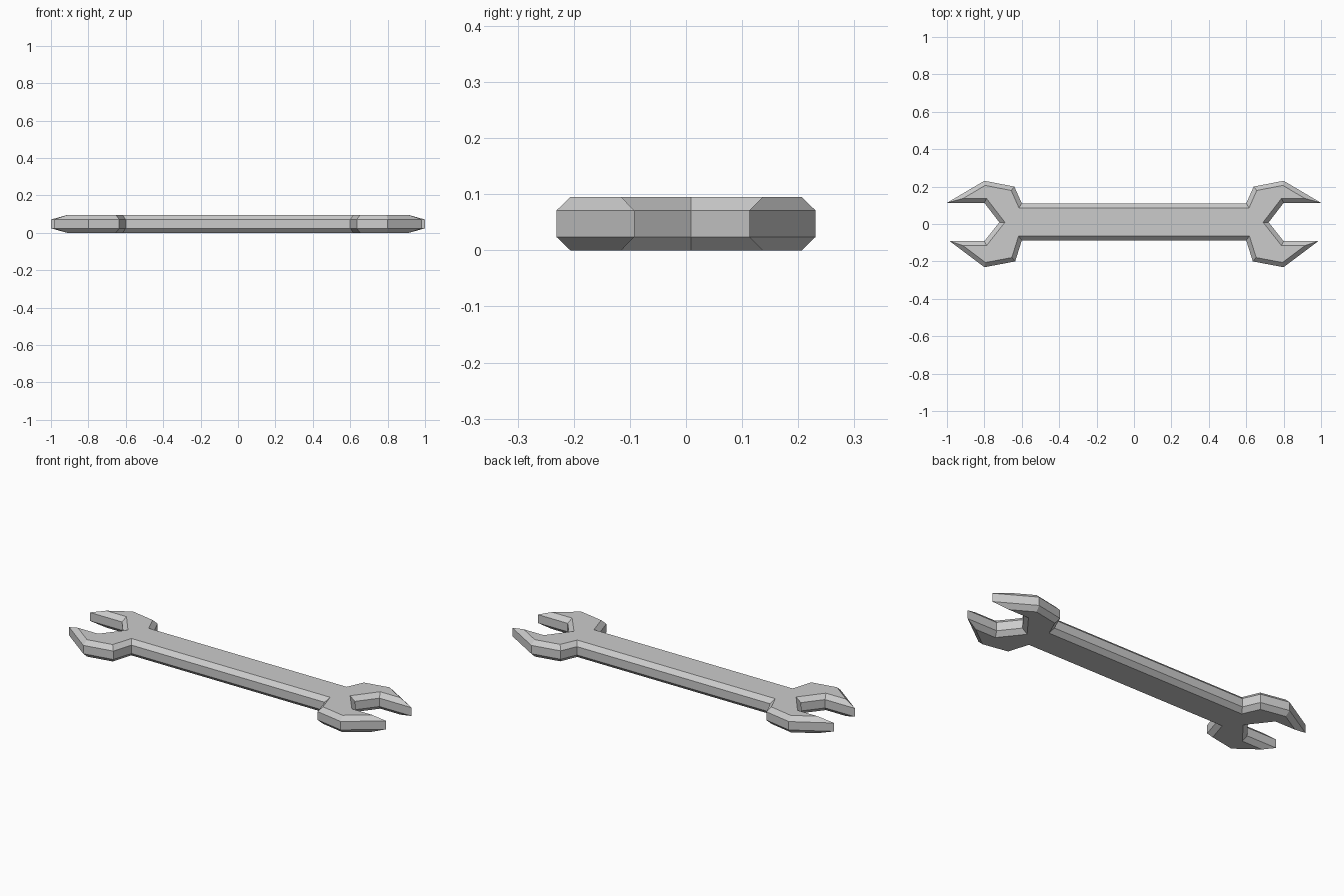
import bpy, bmesh
from mathutils import Vector

if "Cube" in bpy.data.objects:
    bpy.data.objects.remove(bpy.data.objects["Cube"])

# Right half of the outline, counter-clockwise from the handle underside
half = [(0.60, -0.088), (0.635, -0.20), (0.80, -0.231), (0.985, -0.092),
        (0.80, -0.092), (0.72, 0.009), (0.80, 0.113), (1.0, 0.113),
        (0.80, 0.231), (0.64, 0.20), (0.60, 0.11)]
outline = half + [(-x, y) for x, y in reversed(half)]


def inset(points, d):
    """Offset a closed counter-clockwise outline inward with mitred corners."""
    pts = [Vector(p) for p in points]
    result = []
    for i, p in enumerate(pts):
        a = (p - pts[i - 1]).normalized()
        b = (pts[(i + 1) % len(pts)] - p).normalized()
        na, nb = Vector((-a.y, a.x)), Vector((-b.y, b.x))
        result.append(p + (na + nb) * (d / (1 + na.dot(nb))))
    return result


# Stacked rings: chamfered bottom, straight wall, chamfered top
bm = bmesh.new()
chamfer = 0.0235
inner = inset(outline, chamfer)
levels = [(inner, 0.0), (outline, 0.024), (outline, 0.071), (inner, 0.095)]
rings = [[bm.verts.new((p[0], p[1], z)) for p in ring] for ring, z in levels]
n = len(outline)
for lower, upper in zip(rings, rings[1:]):
    for i in range(n):
        j = (i + 1) % n
        bm.faces.new((lower[i], lower[j], upper[j], upper[i]))

# Flat faces, split along the centre line from jaw to jaw
left = n - 1 - 5
for ring in (rings[0], rings[-1]):
    bm.faces.new(ring[5:left + 1])
    bm.faces.new(ring[left:] + ring[:6])
bmesh.ops.recalc_face_normals(bm, faces=bm.faces)

mesh = bpy.data.meshes.new("double_ended_wrench")
bm.to_mesh(mesh)
bm.free()
wrench = bpy.data.objects.new("double_ended_wrench", mesh)
bpy.context.collection.objects.link(wrench)
